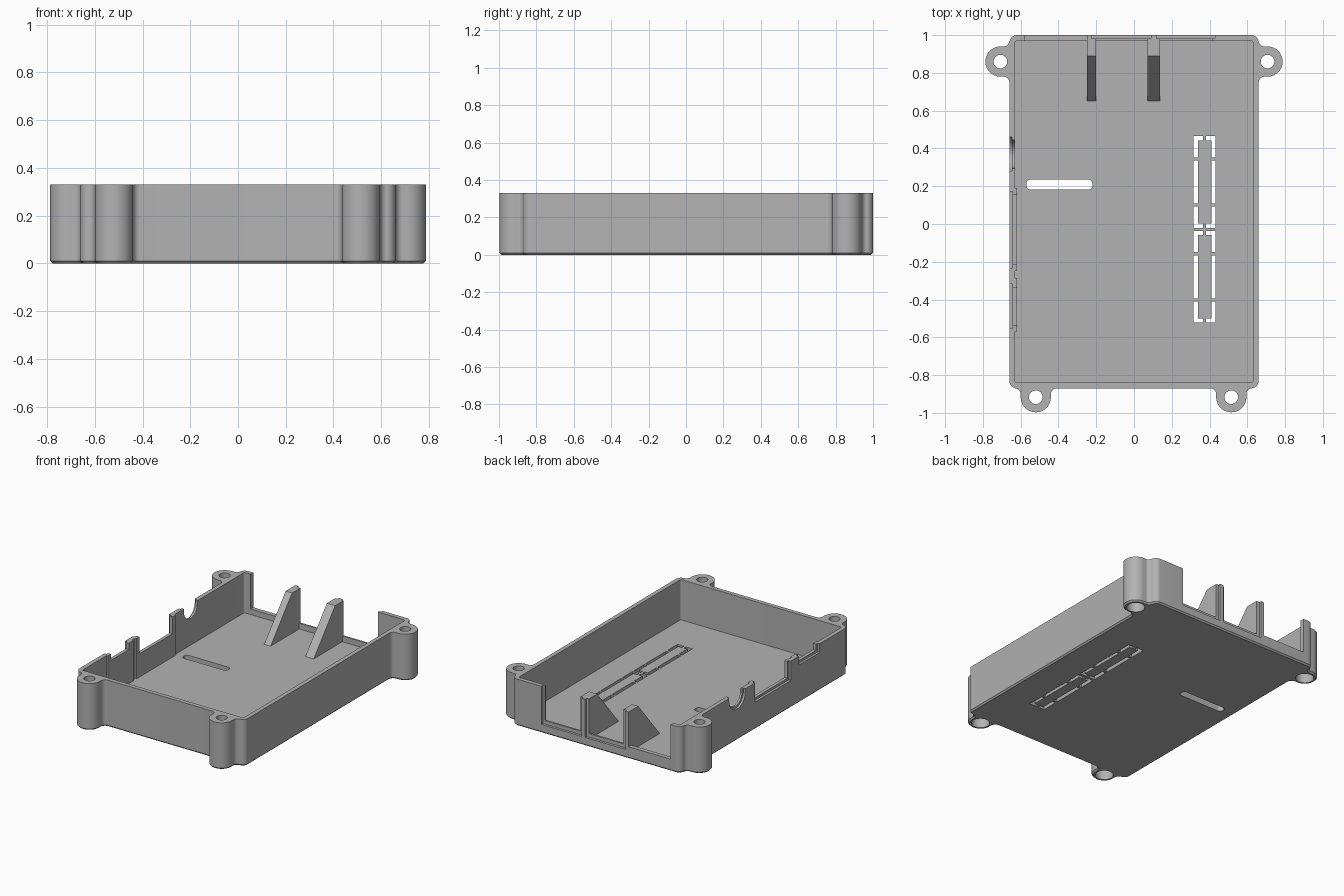
import bpy, bmesh
from math import sin, cos, pi
from mathutils import Matrix, Vector

cube = bpy.data.objects.get("Cube")
if cube:
    bpy.data.objects.remove(cube, do_unlink=True)

H, FLOOR, WALL, CH = 0.33, 0.045, 0.03, 0.01
X, Y0, Y1 = 0.66, -0.87, 1.0

grey = bpy.data.materials.new("grey_plastic")
grey.use_nodes = True
grey.diffuse_color = (0.45, 0.45, 0.45, 1)
grey.node_tree.nodes["Principled BSDF"].inputs["Base Color"].default_value = (0.45, 0.45, 0.45, 1)


def arc(cx, cy, r, a0, a1, n=8):
    return [(cx + r * cos(a0 + (a1 - a0) * i / n), cy + r * sin(a0 + (a1 - a0) * i / n))
            for i in range(n + 1)]


def rounded(x0, x1, y0, y1, r):
    return (arc(x1 - r, y1 - r, r, 0, pi / 2) + arc(x0 + r, y1 - r, r, pi / 2, pi)
            + arc(x0 + r, y0 + r, r, pi, 1.5 * pi) + arc(x1 - r, y0 + r, r, 1.5 * pi, 2 * pi))


def inset(pts, d):
    """Move a counter-clockwise outline inwards by d."""
    out = []
    for i, p in enumerate(pts):
        a, b, c = Vector(pts[i - 1]), Vector(p), Vector(pts[(i + 1) % len(pts)])
        e, f = (b - a).normalized(), (c - b).normalized()
        n = Vector((-e.y, e.x)) + Vector((-f.y, f.x))
        out.append(b + n * (2 * d / n.length_squared))
    return out


def prism(name, pts, z0, z1, chamfer=0, matrix=None):
    """Extrude an outline, with an optional chamfer round the bottom."""
    bm = bmesh.new()
    rings = [(pts, z0 + chamfer), (pts, z1)]
    if chamfer:
        rings.insert(0, (inset(pts, chamfer), z0))
    rows = [[bm.verts.new((p[0], p[1], z)) for p in ring] for ring, z in rings]
    n = len(pts)
    for lo, hi in zip(rows, rows[1:]):
        for i in range(n):
            bm.faces.new((lo[i], lo[(i + 1) % n], hi[(i + 1) % n], hi[i]))
    bm.faces.new(rows[0][::-1])
    bm.faces.new(rows[-1])
    if matrix:
        bm.transform(matrix)
    bmesh.ops.recalc_face_normals(bm, faces=bm.faces)
    me = bpy.data.meshes.new(name)
    bm.to_mesh(me)
    bm.free()
    me.materials.append(grey)
    ob = bpy.data.objects.new(name, me)
    bpy.context.collection.objects.link(ob)
    return ob


def box(name, x0, x1, y0, y1, z0, z1):
    return prism(name, [(x0, y0), (x1, y0), (x1, y1), (x0, y1)], z0, z1)


def combine(target, tool, op):
    """Apply one boolean and remove the tool."""
    bpy.context.view_layer.objects.active = target
    m = target.modifiers.new(op.lower(), 'BOOLEAN')
    m.operation, m.solver, m.object = op, 'EXACT', tool
    bpy.ops.object.modifier_apply(modifier=m.name)
    bpy.data.objects.remove(tool, do_unlink=True)


# Outer shell
tray = prism("case_tray", rounded(-X, X, Y0, Y1, 0.04), 0, H, CH)

def add(ob):
    combine(tray, ob, 'UNION')

def cut(ob):
    combine(tray, ob, 'DIFFERENCE')

# Screw lugs with filleted roots, outward along local +x
R, OUT, F = 0.08, 0.047, 0.03
lug = ([(-0.02, -R - F)] + arc(F, -R - F, F, pi, pi / 2)
       + arc(OUT, 0, R, -pi / 2, pi / 2, 20)
       + arc(F, R + F, F, 1.5 * pi, pi) + [(-0.02, R + F)])
places = [(X, 0.86, 0), (-X, 0.86, pi), (0.515, Y0, -pi / 2), (-0.52, Y0, -pi / 2)]
for x, y, a in places:
    add(prism("lug", lug, 0, H, CH, Matrix.Translation((x, y, 0)) @ Matrix.Rotation(a, 4, 'Z')))

# Cavity
cut(prism("cavity", rounded(-X + WALL, X - WALL, Y0 + WALL, Y1 - WALL, 0.012), FLOOR, 1))

# Screw holes, wider from below
for x, y, a in places:
    cx, cy = x + OUT * cos(a), y + OUT * sin(a)
    for r, top in ((0.036, 1), (0.058, 0.2)):
        cut(prism("screw_hole", arc(cx, cy, r, 0, 2 * pi * 31 / 32, 31), -0.1, top))

# Thicker inner skin behind the side connectors
for y0, y1 in ((-0.25, 0.19), (-0.57, -0.285)):
    add(box("side_skin", -0.645, -0.62, y0, y1, FLOOR - 0.01, H))

# Side connector openings, each with a shallow outer recess
for y0, y1, z in ((-0.215, 0.155, 0.21), (-0.535, -0.335, 0.285)):
    cut(box("side_opening", -0.7, -0.6, y0, y1, z, 1))
    cut(box("side_recess", -0.7, -0.643, y0 - 0.017, y1 + 0.017, z - 0.017, 1))
to_x = Matrix(((0, 0, 1, 0), (1, 0, 0, 0), (0, 1, 0, 0), (0, 0, 0, 1)))
for r, x1 in ((0.075, -0.6), (0.09, -0.645)):
    half = arc(0.37, 0.31, r, pi, 2 * pi, 20) + [(0.37 + r, 1), (0.37 - r, 1)]
    cut(prism("round_opening", half, -0.7, x1, 0, to_x))

# Wide back opening
cut(box("back_opening", -0.58, 0.415, 0.95, 1.1, 0.085, 1))

# Sloped fins rising to the back edge
fin = [(0.65, FLOOR - 0.01), (Y1, FLOOR - 0.01), (Y1, H), (0.89, H), (0.65, FLOOR)]
for x0, x1 in ((-0.25, -0.2), (0.072, 0.137)):
    add(prism("fin", fin, x0, x1, 0, to_x))

# Outer recesses around the two back connectors
for x0, x1 in ((-0.225, 0.09), (0.118, 0.43)):
    cut(box("back_recess", x0, x1, 0.983, 1.1, 0.06, 1))

# Card slot in the floor
cut(prism("card_slot", rounded(-0.57, -0.22, 0.182, 0.235, 0.022), -0.1, 0.1))

# Knock-out panels held by small tabs
for y0, y1 in ((-0.02, 0.465), (-0.522, -0.037)):
    cut(box("knockout_gap", 0.315, 0.432, y0, y1, -0.1, 0.1))
    ym = (y0 + y1) / 2
    add(box("knockout_panel", 0.34, 0.41, y0 + 0.022, y1 - 0.022, 0, FLOOR))
    add(box("end_tab", 0.366, 0.382, y0 - 0.005, y1 + 0.005, 0, FLOOR))
    for t in (-0.122, 0.122):
        add(box("side_tab", 0.31, 0.437, ym + t - 0.008, ym + t + 0.008, 0, FLOOR))

# Smooth curves, keep corners crisp
bpy.ops.object.select_all(action='DESELECT')
tray.select_set(True)
bpy.context.view_layer.objects.active = tray
bpy.ops.object.shade_smooth_by_angle(angle=0.5)
